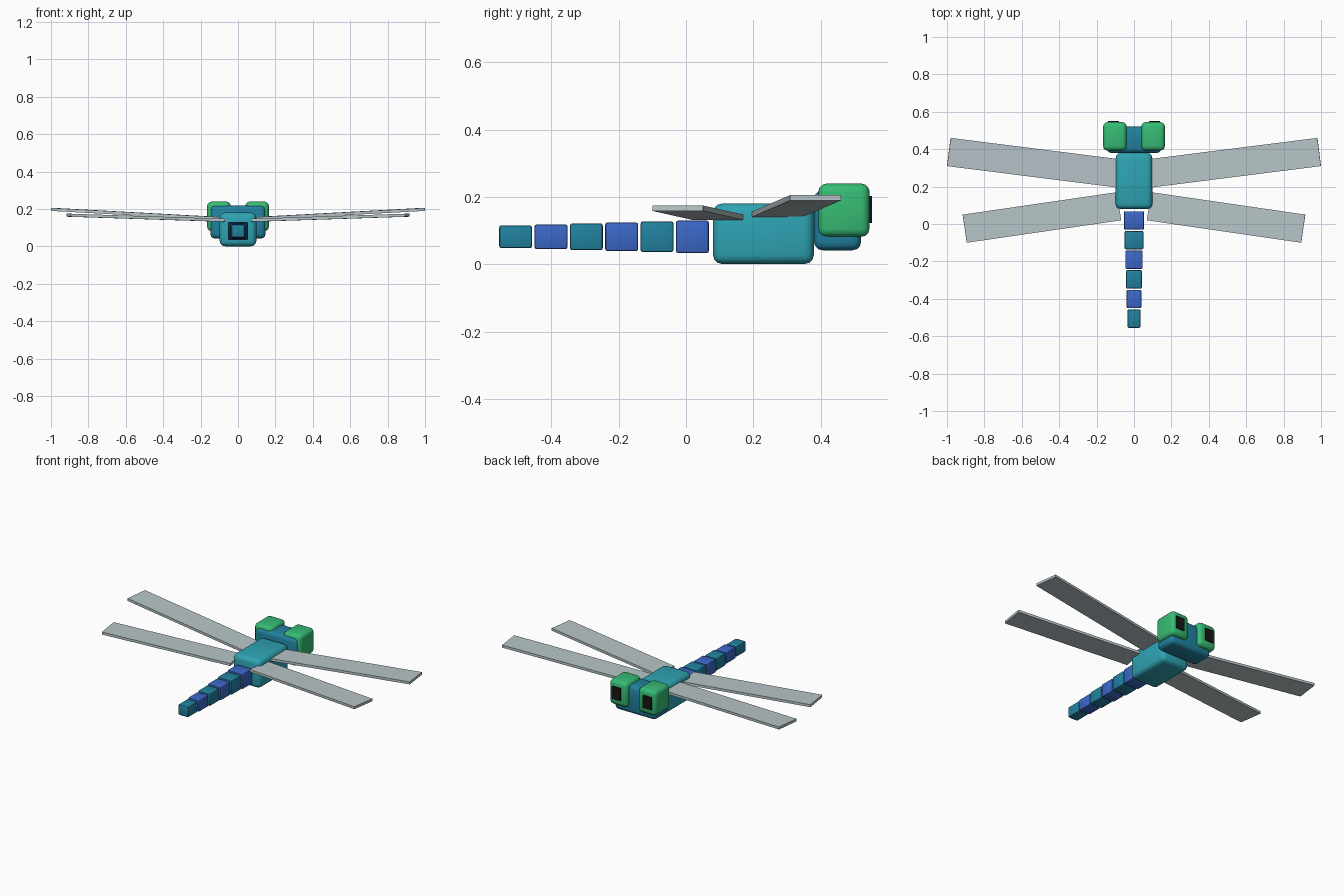
import bpy
import bmesh
from math import atan2, hypot
from mathutils import Matrix, Vector

cube = bpy.data.objects.get("Cube")
if cube:
    bpy.data.objects.remove(cube, do_unlink=True)


def material(name, *srgb):
    rgb = [((c / 255 + 0.055) / 1.055) ** 2.4 for c in srgb]
    mat = bpy.data.materials.new(name)
    mat.use_nodes = True
    mat.diffuse_color = (*rgb, 1)
    bsdf = mat.node_tree.nodes["Principled BSDF"]
    bsdf.inputs["Base Color"].default_value = (*rgb, 1)
    return mat


TEAL = material("light teal", 46, 164, 180)
DEEP = material("deep teal", 33, 130, 160)
BLUE = material("blue", 60, 104, 200)
GREEN = material("green", 54, 188, 116)
WING = material("pale grey", 184, 197, 201)
BLACK = material("black", 22, 22, 24)


def box(name, center, size, mat, bevel=0.0, segments=3, rotation=None):
    """Box with optional rounded edges."""
    mesh = bpy.data.meshes.new(name)
    bm = bmesh.new()
    bmesh.ops.create_cube(bm, size=1, matrix=Matrix.Diagonal((*size, 1)))
    if bevel:
        bmesh.ops.bevel(bm, geom=bm.edges[:], offset=bevel, segments=segments,
                        profile=0.5, affect='EDGES')
    spin = rotation or Matrix.Identity(4)
    bm.transform(Matrix.Translation(center) @ spin)
    bm.to_mesh(mesh)
    bm.free()
    mesh.materials.append(mat)
    obj = bpy.data.objects.new(name, mesh)
    bpy.context.collection.objects.link(obj)
    if bevel:
        bpy.ops.object.select_all(action='DESELECT')
        obj.select_set(True)
        bpy.context.view_layer.objects.active = obj
        bpy.ops.object.shade_smooth_by_angle()
    return obj


def wing(name, root, tip):
    """Flat slat running from root to tip, level across its chord."""
    a, b = Vector(root), Vector(tip)
    d = b - a
    turn = Matrix.Rotation(atan2(d.y, d.x), 4, 'Z')
    lift = Matrix.Rotation(-atan2(d.z, hypot(d.x, d.y)), 4, 'Y')
    box(name, (a + b) / 2, (d.length, 0.152, 0.016), WING, rotation=turn @ lift)


# Thorax and head
box("thorax", (0, 0.23, 0.091), (0.196, 0.3, 0.18), TEAL, 0.028)
box("head", (0, 0.45, 0.131), (0.294, 0.14, 0.178), DEEP, 0.025)

# Tapering tail of alternating segments
for i in range(6):
    t = i / 5
    box(f"tail_segment_{i + 1}", (0, 0.019 - 0.105 * i, 0.082),
        (0.108 - 0.038 * t, 0.098, 0.097 - 0.029 * t),
        DEEP if i % 2 else BLUE, 0.007, 2)

# Mirrored eyes, pupils and wings
for side, s in (("left", 1), ("right", -1)):
    box(f"{side}_eye", (s * 0.102, 0.469, 0.161), (0.126, 0.152, 0.158), GREEN, 0.024)
    box(f"{side}_pupil", (s * 0.11, 0.548, 0.163), (0.06, 0.008, 0.08), BLACK)
    wing(f"{side}_front_wing", (s * 0.055, 0.267, 0.147), (s * 0.99, 0.385, 0.198))
    wing(f"{side}_rear_wing", (s * 0.08, 0.095, 0.140), (s * 0.905, -0.025, 0.167))
